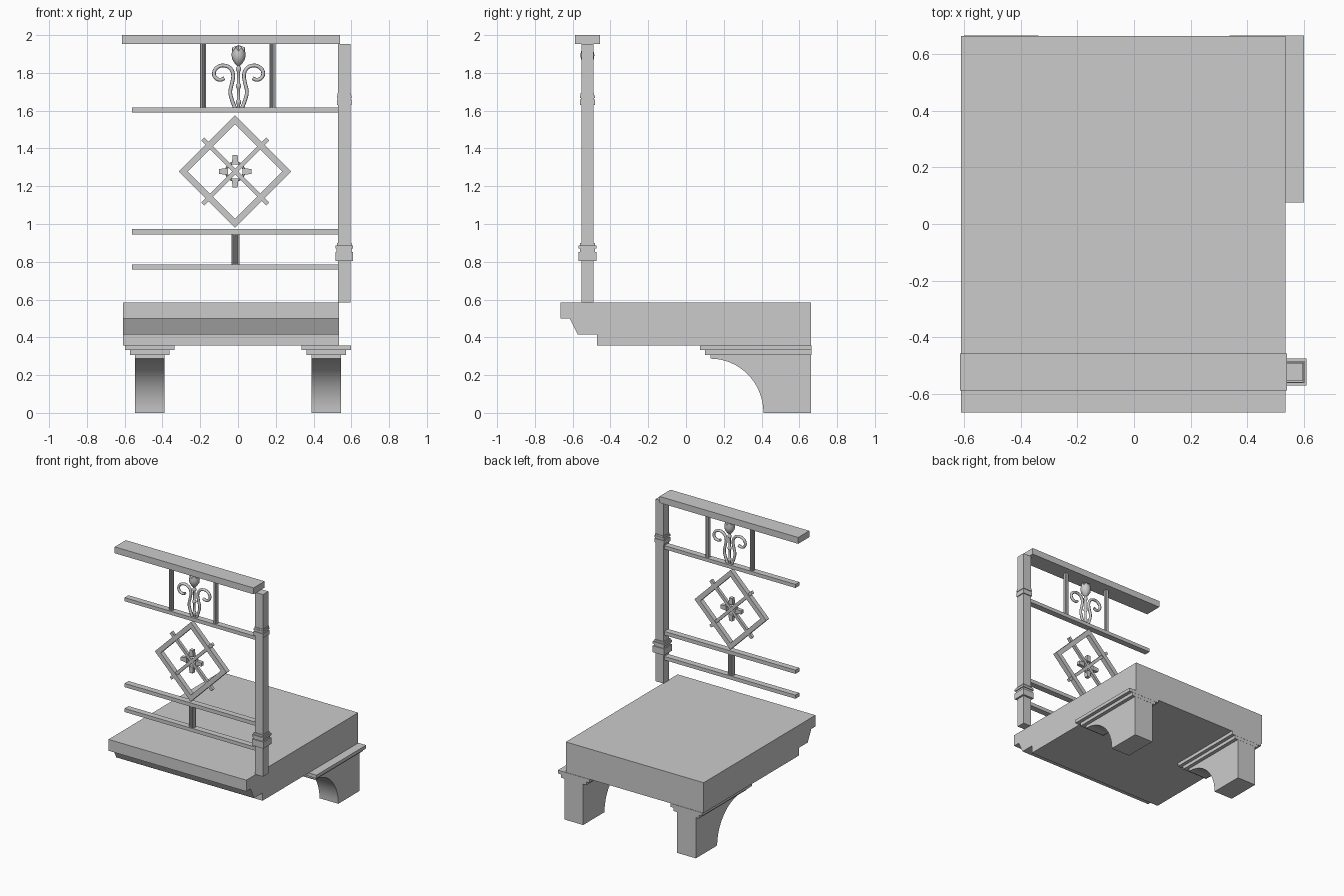
import bpy, bmesh, math
from mathutils import Vector, Matrix

if "Cube" in bpy.data.objects:
    bpy.data.objects.remove(bpy.data.objects["Cube"])

YC = -0.522   # centre plane of the railing


def finish(name, bm, smooth=False):
    bmesh.ops.recalc_face_normals(bm, faces=bm.faces)
    me = bpy.data.meshes.new(name)
    bm.to_mesh(me)
    bm.free()
    ob = bpy.data.objects.new(name, me)
    bpy.context.collection.objects.link(ob)
    if smooth:
        bpy.ops.object.select_all(action='DESELECT')
        ob.select_set(True)
        bpy.context.view_layer.objects.active = ob
        bpy.ops.object.shade_smooth_by_angle(angle=math.radians(40))
    return ob


def box(name, x0, x1, y0, y1, z0, z1):
    return prism(name, [(y0, z0), (y1, z0), (y1, z1), (y0, z1)], 'x', x0, x1)


def prism(name, pts, axis, a, b, smooth=False):
    """Extrude an outline along an axis from a to b."""
    put = {'x': lambda p, d: (d, p[0], p[1]),
           'y': lambda p, d: (p[0], d, p[1]),
           'z': lambda p, d: (p[0], p[1], d)}[axis]
    bm = bmesh.new()
    face = bm.faces.new([bm.verts.new(put(p, a)) for p in pts])
    ext = bmesh.ops.extrude_face_region(bm, geom=[face])
    verts = [v for v in ext['geom'] if isinstance(v, bmesh.types.BMVert)]
    bmesh.ops.translate(bm, verts=verts, vec=Vector(put((0, 0), b - a)))
    return finish(name, bm, smooth)


def lathe(name, profile, x, segs=12, points=0.0):
    """Turn (radius, z) pairs about a vertical axis; points raises every other rim vertex."""
    bm = bmesh.new()
    rings = []
    for i, (r, z) in enumerate(profile):
        up = points if i == len(profile) - 1 else 0
        rings.append([bm.verts.new((x + r * math.cos(2 * math.pi * k / segs),
                                    YC + r * math.sin(2 * math.pi * k / segs),
                                    z + up * (k % 2 == 0))) for k in range(segs)])
    for lo, hi in zip(rings, rings[1:]):
        for k in range(segs):
            j = (k + 1) % segs
            bm.faces.new((lo[k], lo[j], hi[j], hi[k]))
    bm.faces.new(rings[0])
    tip = bm.verts.new((x, YC, profile[-1][1] + points * 1.6))
    for k in range(segs):
        bm.faces.new((rings[-1][k], rings[-1][(k + 1) % segs], tip))
    return finish(name, bm, True)


def fluted(name, x, r, z0, z1):
    pts = []
    for k in range(24):
        a = 2 * math.pi * k / 24
        q = r * (0.78 if k % 3 == 0 else 1.0)
        pts.append((x + q * math.cos(a), YC + q * math.sin(a)))
    return prism(name, pts, 'z', z0, z1)


# Base slab with moulded front edge
prism("base_slab", [(-.665, .585), (-.665, .5), (-.615, .5), (-.573, .415), (-.472, .415),
                    (-.472, .357), (.662, .357), (.662, .585)], 'x', -.61, .535)

# Curved support brackets with stepped caps
arc = [(.13 + .28 * math.cos(t * math.pi / 32), .287 * math.sin(t * math.pi / 32)) for t in range(17)]
for side, x in (("left", -.468), ("right", .468)):
    prism(side + "_bracket", [(.663, 0)] + arc + [(.13, .31), (.663, .31)], 'x', x - .078, x + .078, True)
    box(side + "_bracket_lower_cap", x - .105, x + .105, .1, .664, .307, .332)
    box(side + "_bracket_upper_cap", x - .131, x + .131, .075, .665, .332, .357)

# Post with moulded bands
PX = .562
box("post", PX - .033, PX + .033, YC - .032, YC + .032, .585, 1.952)
for i, (h, z0, z1) in enumerate([(.047, .805, .853), (.04, .853, .87), (.047, .87, .886), (.039, .886, .9),
                                 (.039, 1.63, 1.66), (.034, 1.66, 1.668), (.039, 1.668, 1.68),
                                 (.036, 1.68, 1.693)]):
    box("post_band_%d" % i, PX - h, PX + h, YC - h, YC + h, z0, z1)

# Rails
box("hand_rail", -.613, .54, YC - .065, YC + .066, 1.952, 2.0)
for name, z0, z1 in (("upper_rail", 1.59, 1.617), ("middle_rail", .945, .973), ("lower_rail", .758, .785)):
    box(name, -.56, .535, YC - .023, YC + .023, z0, z1)

# Fluted bars
fluted("upper_left_bar", -.185, .017, 1.61, 1.955)
fluted("upper_right_bar", .182, .017, 1.61, 1.955)
fluted("lower_bar", -.013, .023, .78, .95)

# Diamond frame
CX, CZ = -.015, 1.278
bm = bmesh.new()
loops = []
for r in (.298, .25):
    for y in (YC - .018, YC + .018):
        loops.append([bm.verts.new((CX + dx * r, y, CZ + dz * r))
                      for dx, dz in ((1, 0), (0, 1), (-1, 0), (0, -1))])
for a, b in ((0, 1), (1, 3), (3, 2), (2, 0)):
    for k in range(4):
        j = (k + 1) % 4
        bm.faces.new((loops[a][k], loops[a][j], loops[b][j], loops[b][k]))
finish("diamond_frame", bm)

# Diagonal cross bars, ring and four flared petals inside the diamond
for i, ang in enumerate((45, -45)):
    ob = prism("diamond_cross_bar_%d" % i, [(-.243, -.011), (.243, -.011), (.243, .011), (-.243, .011)],
               'y', -.011, .011)
    ob.matrix_world = Matrix.Translation((CX, YC, CZ)) @ Matrix.Rotation(math.radians(ang), 4, 'Y')
bpy.ops.mesh.primitive_torus_add(major_radius=.047, minor_radius=.007, major_segments=32, minor_segments=10,
                                 location=(CX, YC, CZ), rotation=(math.pi / 2, 0, 0))
bpy.context.object.name = "diamond_ring"
bpy.ops.object.shade_smooth_by_angle()
for i in range(4):
    ob = prism("diamond_petal_%d" % i, [(-.018, .038), (.018, .038), (.013, .086), (-.013, .086)],
               'y', -.014, .014)
    ob.matrix_world = Matrix.Translation((CX, YC, CZ)) @ Matrix.Rotation(i * math.pi / 2, 4, 'Y')

# Tulip and beaded stem
TX = .003
lathe("tulip", [(.008, 1.838), (.02, 1.85), (.034, 1.872), (.037, 1.895), (.033, 1.915)], TX, 12, .02)
stem = [(.008, 1.612)]
for z in (1.645, 1.73, 1.82):
    stem += [(.008, z - .014), (.014, z - .005), (.014, z + .005), (.008, z + .014)]
lathe("tulip_stem", stem + [(.008, 1.842)], TX)

# Mirrored scrolls as swept tubes
path = [(.018, 1.613), (.036, 1.66), (.044, 1.70), (.034, 1.748), (.029, 1.79), (.042, 1.822), (.072, 1.838),
        (.108, 1.832), (.13, 1.802), (.119, 1.772), (.093, 1.764), (.075, 1.772)]
for side, s in (("left", -1), ("right", 1)):
    cu = bpy.data.curves.new(side + "_scroll", 'CURVE')
    cu.dimensions = '3D'
    cu.bevel_depth = .01
    cu.bevel_resolution = 2
    cu.resolution_u = 5
    cu.use_fill_caps = True
    sp = cu.splines.new('BEZIER')
    sp.bezier_points.add(len(path) - 1)
    for p, (x, z) in zip(sp.bezier_points, path):
        p.co = (TX + s * x, YC, z)
        p.handle_left_type = p.handle_right_type = 'AUTO'
    bpy.context.collection.objects.link(bpy.data.objects.new(side + "_scroll", cu))
